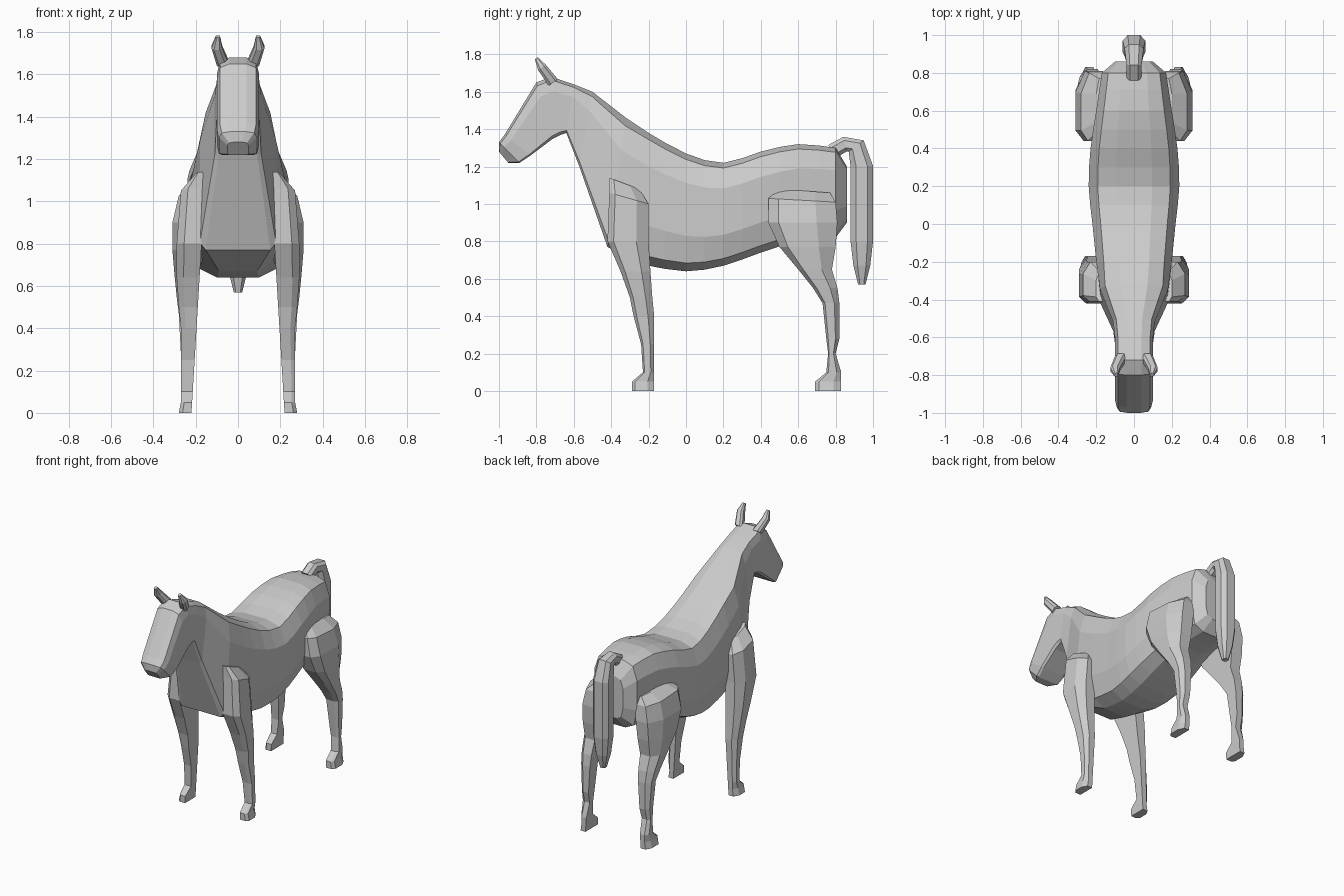
import bpy
import bmesh
from mathutils import Vector

cube = bpy.data.objects.get("Cube")
if cube:
    bpy.data.objects.remove(cube, do_unlink=True)

grey = 0.6
coat = bpy.data.materials.new("grey_coat")
coat.use_nodes = True
coat.diffuse_color = (grey, grey, grey, 1)
coat.node_tree.nodes["Principled BSDF"].inputs["Base Color"].default_value = coat.diffuse_color


def loft(name, rings):
    """Skin a row of closed rings with flat faces and cap both ends."""
    bm = bmesh.new()
    rows = [[bm.verts.new(point) for point in ring] for ring in rings]
    count = len(rows[0])
    for near, far in zip(rows, rows[1:]):
        for i in range(count):
            j = (i + 1) % count
            bm.faces.new((near[i], near[j], far[j], far[i]))
    bm.faces.new(rows[0])
    bm.faces.new(rows[-1])
    bmesh.ops.recalc_face_normals(bm, faces=bm.faces)
    mesh = bpy.data.meshes.new(name)
    bm.to_mesh(mesh)
    bm.free()
    mesh.materials.append(coat)
    obj = bpy.data.objects.new(name, mesh)
    bpy.context.collection.objects.link(obj)


def mirrored_ring(centre_x, upper, lower, half_width, outline):
    """Symmetric ring between an upper and a lower point of the side profile."""
    ring = []
    for across, down in outline:
        y, z = upper.lerp(lower, down)
        ring.append((centre_x + across * half_width, y, z))
    return ring + [(2 * centre_x - x, y, z) for x, y, z in reversed(ring)]


def smooth_sections(controls):
    """Add a curved in-between section halfway between neighbouring controls."""
    result = []
    for i, (here, following) in enumerate(zip(controls, controls[1:])):
        before = controls[max(i - 1, 0)]
        after = controls[min(i + 2, len(controls) - 1)]
        bulge = (here + following - before - after) / 16
        result += [here, (here + following) / 2 + bulge]
    return result + [controls[-1]]


def tube(name, path):
    """Chamfered tube along a path of x, y, z and radius."""
    centres = [Vector((y, z)) for x, y, z, radius in path]
    rings = []
    for i, (x, y, z, radius) in enumerate(path):
        along = centres[min(i + 1, len(path) - 1)] - centres[max(i - 1, 0)]
        normal = Vector((-along.y, along.x)).normalized() * radius
        rings.append(mirrored_ring(x, centres[i] + normal, centres[i] - normal, radius, SOFT_BOX))
    loft(name, rings)


def leg(name, side, rows, tilt):
    """Chamfered leg from rows of height, front y, back y and outer x, with a hoof."""
    ankle_z, ankle_front, ankle_back, ankle_outer = rows[-1]
    toe = ankle_front - .06
    hoof = [(ankle_z / 2, toe, ankle_back, ankle_outer), (0, toe, ankle_back, .28)]
    rings = []
    for z, front, back, outer in rows + hoof:
        inner = .22 - .06 * z
        slope = tilt if z > 1 else 0
        rings.append([(side * (inner + (outer - inner) * across),
                       front + (back - front) * along,
                       z + slope * (.5 - along)) for across, along in LEG_OUTLINE])
    loft(name, rings)


# Cross-sections as fractions of width and depth
ROUND = [(.4, 0), (.8, .05), (1, .25), (1, .7), (.85, .93), (.45, 1)]
SQUARE_BELOW = [(.4, 0), (.85, .06), (1, .25), (1, .75), (1, .95), (.85, 1)]
SOFT_BOX = [(.55, 0), (1, .25), (1, .75), (.55, 1)]
LEG_OUTLINE = [(0, 0), (.7, 0), (1, .15), (1, .7), (.65, 1), (0, 1)]

# Barrel at even steps from rump to shoulder: back height, belly height, half width
barrel = [(1.3, .82, .17), (1.32, .8, .2), (1.28, .74, .23),
          (1.22, .67, .24), (1.27, .64, .22), (1.38, .67, .2)]
controls = [Vector((.8 - i / 5, *heights_and_width)) for i, heights_and_width in enumerate(barrel)]
rump = Vector((.86, 1.2, .9, .1))
body = [mirrored_ring(0, Vector((y, back)), Vector((y, belly)), width, ROUND)
        for y, back, belly, width in [rump] + smooth_sections(controls)]

# Chest, neck and head: crest y and z, throat y and z, half width
neck_and_head = [
    (-.32, 1.46, -.42, .77, .18),
    (-.5, 1.6, -.57, 1.2, .11),
    (-.6, 1.64, -.64, 1.38, .1),
    (-.72, 1.68, -.67, 1.37, .1),
    (-.8, 1.65, -.71, 1.35, .1),
    (-.97, 1.37, -.83, 1.26, .1),
    (-1, 1.33, -.89, 1.22, .09),
    (-1, 1.28, -.95, 1.22, .05),
]
body += [mirrored_ring(0, Vector((ya, za)), Vector((yb, zb)), width, SQUARE_BELOW)
         for ya, za, yb, zb, width in neck_and_head]
loft("body", body)

# Tail arching out of the rump and hanging down
tube("tail", [(0, .78, 1.28, .04), (0, .85, 1.32, .04), (0, .91, 1.31, .05),
              (0, .94, 1.2, .06), (0, .94, .8, .06), (0, .94, .67, .045), (0, .94, .57, .02)])

# Legs from shoulder or hip down to the ankle
front_leg = [(1.11, -.41, -.25, .2), (1.03, -.41, -.2, .27), (.8, -.42, -.2, .29),
             (.64, -.35, -.19, .29), (.5, -.3, -.18, .28), (.4, -.28, -.17, .27),
             (.25, -.24, -.17, .27), (.1, -.23, -.17, .27)]
hind_leg = [(1.07, .5, .77, .2), (1.02, .44, .8, .28), (.9, .44, .81, .31),
            (.77, .5, .8, .31), (.65, .6, .78, .3), (.55, .68, .81, .29),
            (.47, .73, .82, .28), (.28, .75, .82, .27), (.2, .76, .8, .27),
            (.1, .75, .83, .27)]

# Left and right pairs
for side, label in ((1, "left"), (-1, "right")):
    leg(f"{label}_front_leg", side, front_leg, .06)
    leg(f"{label}_hind_leg", side, hind_leg, .02)
    tube(f"{label}_ear", [(side * .07, -.71, 1.65, .03), (side * .1, -.77, 1.73, .025),
                          (side * .095, -.8, 1.78, .01)])
